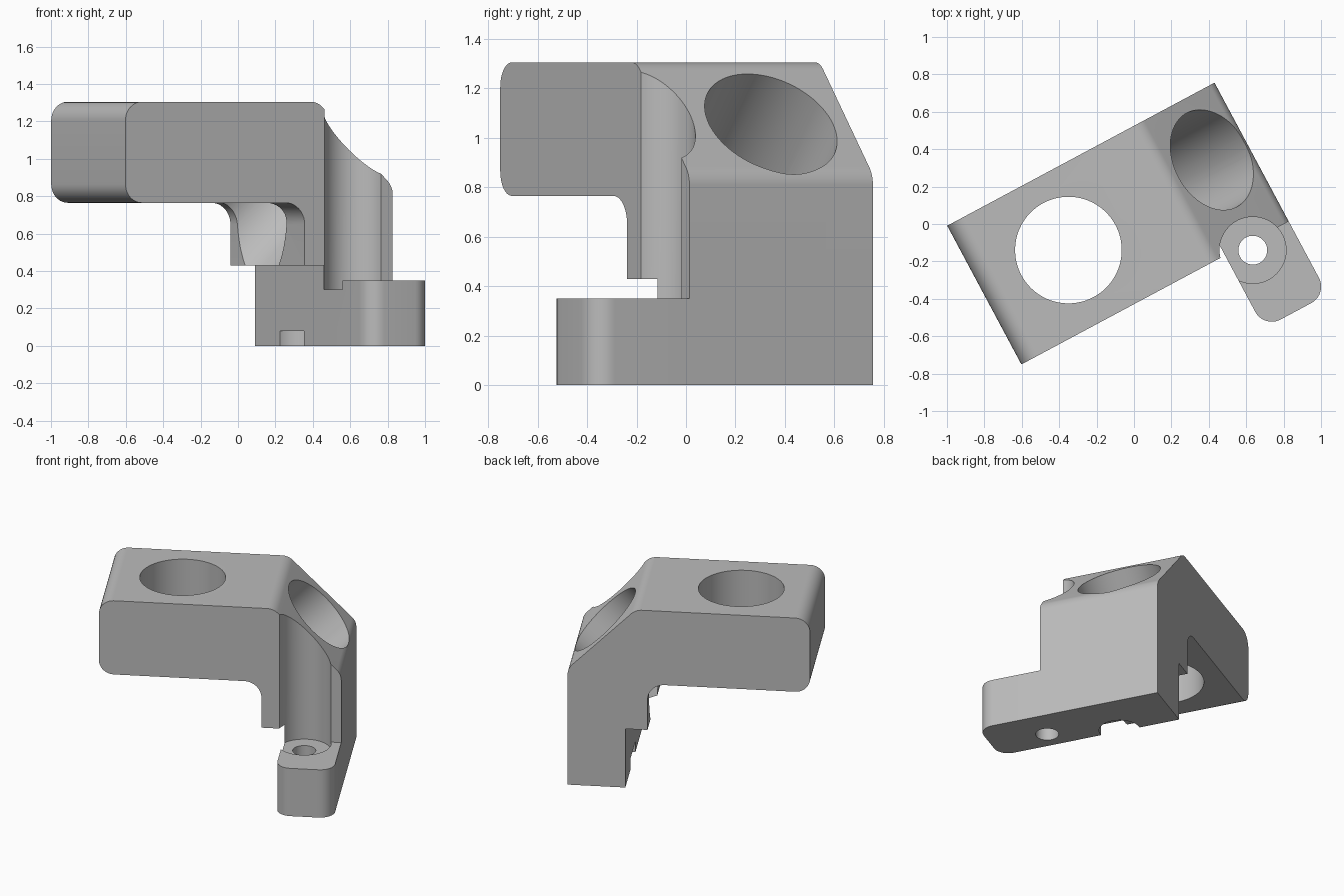
import bpy, bmesh, math
from mathutils import Matrix, Vector

if "Cube" in bpy.data.objects:
    bpy.data.objects.remove(bpy.data.objects["Cube"])

TURN = Matrix.Rotation(math.radians(28.15), 4, 'Z')   # bracket sits turned about z
FRONT, BACK = -0.378, 0.463
BASE_L, BASE_R = 0.35, 0.736
MID = (FRONT + BACK) / 2

grey = bpy.data.materials.new("plain_grey")
grey.use_nodes = True
COLOUR = (0.5, 0.5, 0.5, 1)
grey.diffuse_color = COLOUR
grey.node_tree.nodes["Principled BSDF"].inputs["Base Color"].default_value = COLOUR


def rounded(corners, steps=10):
    """Turn (x, y, radius) corners into an outline with round arcs."""
    out = []
    for i, (x, y, r) in enumerate(corners):
        p = Vector((x, y))
        if not r:
            out.append(p)
            continue
        a = (Vector(corners[i - 1][:2]) - p).normalized()
        b = (Vector(corners[(i + 1) % len(corners)][:2]) - p).normalized()
        half = a.angle(b) / 2
        centre = p + (a + b).normalized() * r / math.sin(half)
        start = p + a * r / math.tan(half) - centre
        end = p + b * r / math.tan(half) - centre
        for k in range(steps + 1):
            t = k / steps
            sweep = math.pi - 2 * half
            out.append(centre + (start * math.sin((1 - t) * sweep)
                                 + end * math.sin(t * sweep)) / math.sin(sweep))
    return out


def prism(name, points, offset):
    """Extrude a closed outline of 3D points."""
    bm = bmesh.new()
    face = bm.faces.new([bm.verts.new(p) for p in points])
    top = bmesh.ops.extrude_face_region(bm, geom=[face])["geom"]
    bmesh.ops.translate(bm, vec=offset,
                        verts=[g for g in top if isinstance(g, bmesh.types.BMVert)])
    bmesh.ops.recalc_face_normals(bm, faces=bm.faces)
    return finish(name, bm)


def cylinder(name, centre, radius, length, tilt=0):
    """Cylinder around its centre, tilted about the depth axis."""
    bm = bmesh.new()
    bmesh.ops.create_cone(bm, cap_ends=True, segments=96, radius1=radius,
                          radius2=radius, depth=length,
                          matrix=Matrix.Translation(centre) @ Matrix.Rotation(tilt, 4, 'Y'))
    return finish(name, bm)


def finish(name, bm):
    mesh = bpy.data.meshes.new(name)
    bm.to_mesh(mesh)
    bm.free()
    mesh.materials.append(grey)
    obj = bpy.data.objects.new(name, mesh)
    bpy.context.collection.objects.link(obj)
    return obj


def combine(target, tool, operation):
    mod = target.modifiers.new(tool.name, 'BOOLEAN')
    mod.operation, mod.solver, mod.object = operation, 'EXACT', tool
    bpy.context.view_layer.objects.active = target
    bpy.ops.object.modifier_apply(modifier=mod.name)
    bpy.data.objects.remove(tool)


# Angled arm and leg, as a side profile
side = rounded([(-0.885, 0.765, 0.1), (0.202, 0.765, 0.115), (0.202, 0.43, 0),
                (BASE_L, 0.43, 0), (BASE_L, 0, 0), (BASE_R, 0, 0),
                (BASE_R, 0.85, 0.1), (0.281, 1.305, 0.1), (-0.885, 1.305, 0.1)])
bracket = prism("bracket", [(p.x, FRONT, p.y) for p in side], (0, BACK - FRONT, 0))

# Foot with rounded front corners
plan = rounded([(BASE_L, -0.82, 0.1), (BASE_R, -0.82, 0.1),
                (BASE_R, -0.2, 0), (BASE_L, -0.2, 0)])
foot = prism("foot", [(p.x, p.y, 0) for p in plan], (0, 0, 0.35))
combine(bracket, foot, 'UNION')

# Holes: arm bore, slanted bore, screw head clearance, screw hole, underside recess
SCREW = (0.494, -0.423)
for tool in (
    cylinder("arm_bore", (-0.375, MID, 1), 0.285, 2),
    cylinder("slanted_bore", (0.529, 0.106, 1.057), 0.284, 2.6, math.pi / 4),
    cylinder("head_clearance", (*SCREW, 1.3), 0.178, 2),
    cylinder("screw_hole", (*SCREW, 0.2), 0.077, 0.8),
    cylinder("base_recess", (0.36, MID, 0), 0.138, 0.16),
):
    combine(bracket, tool, 'DIFFERENCE')

bracket.data.transform(TURN)
bpy.ops.object.select_all(action='DESELECT')
bracket.select_set(True)
bpy.context.view_layer.objects.active = bracket
bpy.ops.object.shade_smooth_by_angle(angle=math.radians(25))
